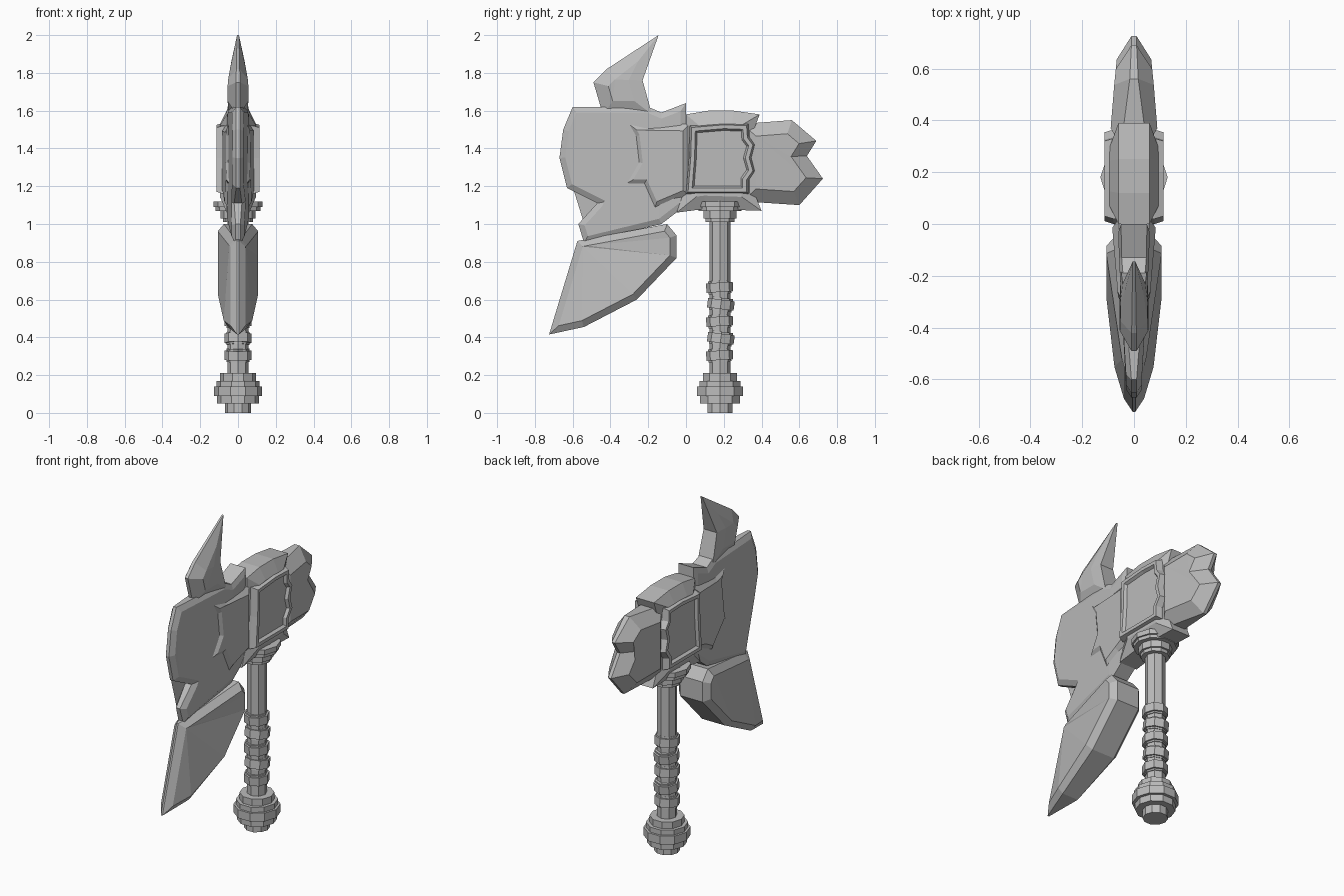
import bpy
import bmesh
import math
from mathutils import Vector, Matrix

default_cube = bpy.data.objects.get("Cube")
if default_cube:
    bpy.data.objects.remove(default_cube, do_unlink=True)

# One stone grey for every part
STONE = (0.5, 0.5, 0.5, 1)
stone = bpy.data.materials.new("stone grey")
stone.use_nodes = True
stone.diffuse_color = STONE
stone.node_tree.nodes["Principled BSDF"].inputs["Base Color"].default_value = STONE

HANDLE_Y = 0.18


def finish(name, bm):
    """Turn a bmesh into a flat-shaded object with the stone material."""
    bmesh.ops.recalc_face_normals(bm, faces=bm.faces[:])
    mesh = bpy.data.meshes.new(name)
    bm.to_mesh(mesh)
    bm.free()
    mesh.materials.append(stone)
    part = bpy.data.objects.new(name, mesh)
    bpy.context.collection.objects.link(part)


def bridge(bm, lower, upper):
    """Join two matching closed rings of vertices with quads."""
    for i in range(len(lower)):
        bm.faces.new((lower[i - 1], lower[i], upper[i], upper[i - 1]))


def ramp(value, start, end, first, last):
    """Blend from first to last as value runs from start to end."""
    share = (value - start) / (end - start)
    return first + (last - first) * min(max(share, 0), 1)


def inset(outline, depth):
    """Shrink a counter-clockwise (y, z) outline by an even margin."""
    points = [Vector(p) for p in outline]
    result = []
    for i, point in enumerate(points):
        before = (point - points[i - 1]).orthogonal().normalized()
        after = (points[(i + 1) % len(points)] - point).orthogonal().normalized()
        inward = (before + after).normalized()
        result.append(point + inward * depth / max(inward.dot(before), 0.4))
    return result


def plate(name, outline, *steps):
    """Mirrored slab; each step is (margin from the outline, half-thickness rule)."""
    bm = bmesh.new()
    edges = []
    for side in (1, -1):
        rings = [[bm.verts.new((side * rule(y, z), y, z)) for y, z in inset(outline, margin)]
                 for margin, rule in steps]
        for outer, inner in zip(rings, rings[1:]):
            bridge(bm, outer, inner)
        cap = bm.faces.new(rings[-1])
        bmesh.ops.triangulate(bm, faces=[cap])
        edges.append(rings[0])
    bridge(bm, *edges)
    finish(name, bm)


def even(thickness):
    return lambda y, z: thickness


def turned(name, base, steps, sides=10, tilt=0):
    """Faceted stack of (radius, height) drums on the handle axis."""
    bm = bmesh.new()
    rings = []
    level = 0
    for radius, height in steps:
        for z in (level, level + height):
            turn = Matrix.Rotation(math.tau / sides, 3, "Z")
            spoke = Vector((radius, 0, z))
            ring = []
            for _ in range(sides):
                ring.append(bm.verts.new(spoke))
                spoke = turn @ spoke
            rings.append(ring)
        level += height
    for lower, upper in zip(rings, rings[1:]):
        bridge(bm, lower, upper)
    bm.faces.new(rings[0])
    bm.faces.new(rings[-1])
    place = Matrix.Translation((0, HANDLE_Y, base)) @ Matrix.Rotation(tilt, 4, "X")
    bmesh.ops.transform(bm, matrix=place, verts=bm.verts[:])
    finish(name, bm)


# Main blade, thinning towards its front edge
plate(
    "main_blade",
    [(0, 1.64), (-.13, 1.59), (-.2, 1.62), (-.6, 1.62), (-.65, 1.5), (-.67, 1.35),
     (-.63, 1.19), (-.47, 1.11), (-.57, 1), (-.54, .9), (-.13, 1), (0, 1.1)],
    (0, lambda y, z: ramp(y, -.6, -.1, .01, .05)),
    (.03, lambda y, z: ramp(y, -.6, -.1, .03, .06)),
)

# Upper horn, narrowing to a point, with a sharp front and a broad back
plate(
    "upper_horn",
    [(-.18, 1.58), (-.23, 1.76), (-.145, 2), (-.42, 1.82), (-.49, 1.75), (-.44, 1.58)],
    (0, lambda y, z: ramp(y, -.4, -.2, .01, .05) * ramp(z, 1.8, 2, 1, .1)),
    (.07, lambda y, z: ramp(z, 1.75, 2, .055, .01)),
)

# Heavy lower shard, sharp along its slanted front edge
plate(
    "lower_shard",
    [(-.1, 1), (-.53, .92), (-.575, .91), (-.725, .415), (-.54, .455),
     (-.26, .6), (-.05, .82), (-.05, .94)],
    (0, lambda y, z: ramp(y - .3 * z, -.84, -.6, .005, .075)),
    (.035, lambda y, z: ramp(y - .3 * z, -.84, -.6, .03, .107)),
)

# Socket plate gripping the blade, with a bevelled rim
plate(
    "blade_socket",
    [(.02, 1.53), (-.2, 1.52), (-.33, 1.55), (-.28, 1.46), (-.265, 1.33),
     (-.34, 1.2), (-.23, 1.2), (-.17, 1.07), (-.06, 1.13), (.02, 1.15)],
    (0, lambda y, z: ramp(y, -.3, 0, .035, .06)),
    (.035, lambda y, z: ramp(y, -.3, 0, .06, .085)),
)

# Hammer head block with broad chamfers
plate(
    "head_block",
    [(.25, 1.6), (.12, 1.6), (0, 1.58), (0, 1.2), (-.05, 1.06), (.1, 1.08),
     (.4, 1.07), (.36, 1.17), (.36, 1.5), (.39, 1.58)],
    (0, even(.06)),
    (.07, even(.095)),
)

# Raised border around the recessed cheek panel
plate(
    "cheek_frame",
    [(.33, 1.53), (.2, 1.535), (.02, 1.52), (.015, 1.35), (0, 1.16), (.33, 1.16),
     (.33, 1.23), (.365, 1.28), (.345, 1.35), (.365, 1.42), (.335, 1.46)],
    (0, even(.08)),
    (.01, even(.113)),
    (.03, even(.113)),
    (.04, even(.097)),
)

# Split striking end at the back
plate(
    "back_spikes",
    [(.56, 1.55), (.3, 1.53), (.3, 1.12), (.6, 1.1), (.725, 1.24), (.64, 1.36), (.69, 1.44)],
    (0, lambda y, z: ramp(y, .35, .6, .05, .01)),
    (.07, lambda y, z: ramp(y, .4, .7, .09, .06)),
)

# Handle shaft
turned("handle_shaft", .1, [(.055, 1)], sides=8)

# Slanted grip wraps
for i in range(5):
    turned(f"grip_wrap_{i + 1}", .27 + .09 * i, [(.06, .01), (.071, .05), (.06, .01)],
           sides=8, tilt=.06 if i % 2 == 0 else -.13)

# Collar below the head
turned("collar", 1.01, [(.08, .02), (.092, .04), (.12, .02), (.13, .03), (.085, .06)])

# Pommel
turned("pommel", 0, [(.07, .05), (.11, .04), (.128, .05), (.115, .03), (.095, .04)])
